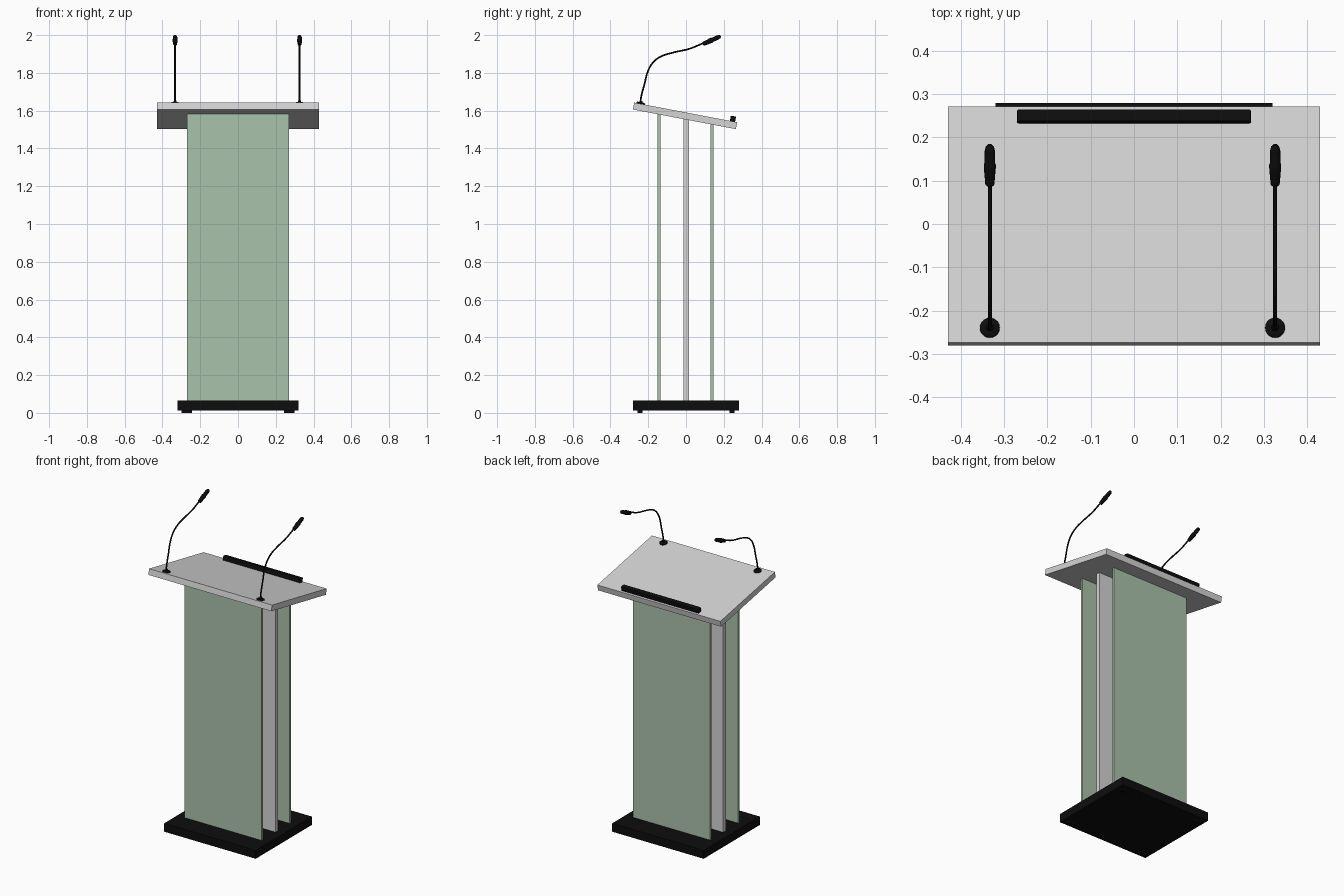
import bpy, bmesh, math
from mathutils import Vector, Matrix

if "Cube" in bpy.data.objects:
    bpy.data.objects.remove(bpy.data.objects["Cube"])


def material(name, rgb):
    m = bpy.data.materials.new(name)
    m.diffuse_color = (*rgb, 1)
    m.use_nodes = True
    m.node_tree.nodes["Principled BSDF"].inputs["Base Color"].default_value = m.diffuse_color
    return m


BLACK = material("black", (0.004, 0.004, 0.004))
GREY = material("light grey", (0.66, 0.66, 0.66))
GREEN = material("glass green", (0.40, 0.54, 0.415))

TILT = math.radians(-10.8)
TOP_CENTRE = Vector((0, -0.005, 1.5725))
TOP_THICK = 0.037


def finish(name, bm, mat, smooth=False):
    bmesh.ops.recalc_face_normals(bm, faces=bm.faces)
    me = bpy.data.meshes.new(name)
    bm.to_mesh(me)
    bm.free()
    ob = bpy.data.objects.new(name, me)
    bpy.context.collection.objects.link(ob)
    me.materials.append(mat)
    if smooth:
        for o in bpy.context.selected_objects:
            o.select_set(False)
        ob.select_set(True)
        bpy.context.view_layer.objects.active = ob
        bpy.ops.object.shade_smooth_by_angle(angle=math.radians(35))
    return ob


def box(name, centre, size, mat, tilt=0, bevel=0):
    bm = bmesh.new()
    bmesh.ops.create_cube(bm, size=1)
    bmesh.ops.scale(bm, vec=size, verts=bm.verts)
    if bevel:
        bmesh.ops.bevel(bm, geom=bm.edges[:], offset=bevel, segments=2,
                        profile=0.5, affect='EDGES')
    ob = finish(name, bm, mat)
    ob.location = centre
    ob.rotation_euler.x = tilt
    return ob


def underside(y):
    return (TOP_CENTRE.z + (y - TOP_CENTRE.y) * math.tan(TILT)
            - TOP_THICK / 2 / math.cos(TILT))


def upright(name, y, thick, mat):
    """Standing panel whose top is cut to the slope of the desk."""
    ob = box(name, (0, 0, 0), (0.54, thick, 1), mat)
    for v in ob.data.vertices:
        v.co.y += y
        v.co.z = underside(v.co.y) + 0.004 if v.co.z > 0 else 0.06
    return ob


def revolve(name, profile, mat, matrix, steps=20):
    """Spin (radius, height) points round z, then place the result."""
    bm = bmesh.new()
    vs = [bm.verts.new((r, 0, z)) for r, z in profile]
    es = [bm.edges.new(p) for p in zip(vs, vs[1:])]
    bmesh.ops.spin(bm, geom=vs + es, axis=(0, 0, 1), cent=(0, 0, 0),
                   angle=2 * math.pi, steps=steps)
    bmesh.ops.remove_doubles(bm, verts=bm.verts, dist=1e-5)
    ob = finish(name, bm, mat, True)
    ob.matrix_world = matrix
    return ob


# Base and feet
box("base", (0, 0, 0.0385), (0.64, 0.56, 0.053), BLACK)
for sx in (-1, 1):
    for sy in (-1, 1):
        box("foot", (sx * 0.272, sy * 0.243, 0.008), (0.055, 0.025, 0.016), BLACK)

# Two glass panels either side of a grey core panel
upright("front_panel", -0.143, 0.014, GREEN)
upright("core_panel", 0.0015, 0.028, GREY)
upright("back_panel", 0.138, 0.014, GREEN)

# Sloping desk top with a paper stop along its low edge
box("desk_top", TOP_CENTRE, (0.86, 0.555, TOP_THICK), GREY, TILT)
rot = Matrix.Rotation(TILT, 4, 'X')
stop = TOP_CENTRE + rot @ Vector((0, 0.252, TOP_THICK / 2 + 0.0135))
box("paper_stop", stop, (0.54, 0.028, 0.029), BLACK, TILT, 0.003)

# Gooseneck microphones: mount, bent stem, head
PATH = [(-0.243, 1.635), (-0.236, 1.68), (-0.22, 1.74), (-0.201, 1.81),
        (-0.173, 1.857), (-0.13, 1.888), (-0.075, 1.906), (0.019, 1.928),
        (0.06, 1.944), (0.11, 1.966)]
MOUNT = [(0, 0), (0.023, 0), (0.023, 0.006), (0.019, 0.009), (0.009, 0.010),
         (0.007, 0.018), (0, 0.018)]
HEAD = [(0, 0), (0.008, 0), (0.0105, 0.003), (0.0138, 0.045), (0.0138, 0.053),
        (0.0118, 0.056), (0.0118, 0.088), (0.0095, 0.098), (0.005, 0.103), (0, 0.104)]
for side, x in (("left", -0.333), ("right", 0.326)):
    foot = TOP_CENTRE + rot @ Vector((x, -0.243, TOP_THICK / 2 - 0.001))
    revolve(side + "_mic_mount", MOUNT, BLACK, Matrix.Translation(foot) @ rot)

    cu = bpy.data.curves.new(side + "_mic_stem", 'CURVE')
    cu.dimensions = '3D'
    cu.bevel_depth = 0.0045
    cu.bevel_resolution = 2
    cu.resolution_u = 6
    cu.use_fill_caps = True
    sp = cu.splines.new('BEZIER')
    sp.bezier_points.add(len(PATH) - 1)
    for p, (y, z) in zip(sp.bezier_points, PATH):
        p.co = (x, y, z)
        p.handle_left_type = p.handle_right_type = 'AUTO'
    cu.materials.append(BLACK)
    bpy.context.collection.objects.link(bpy.data.objects.new(cu.name, cu))

    aim = Vector((0, 0.91, 0.41)).to_track_quat('Z', 'Y').to_matrix().to_4x4()
    revolve(side + "_mic_head", HEAD, BLACK,
            Matrix.Translation((x, 0.089, 1.952)) @ aim)
